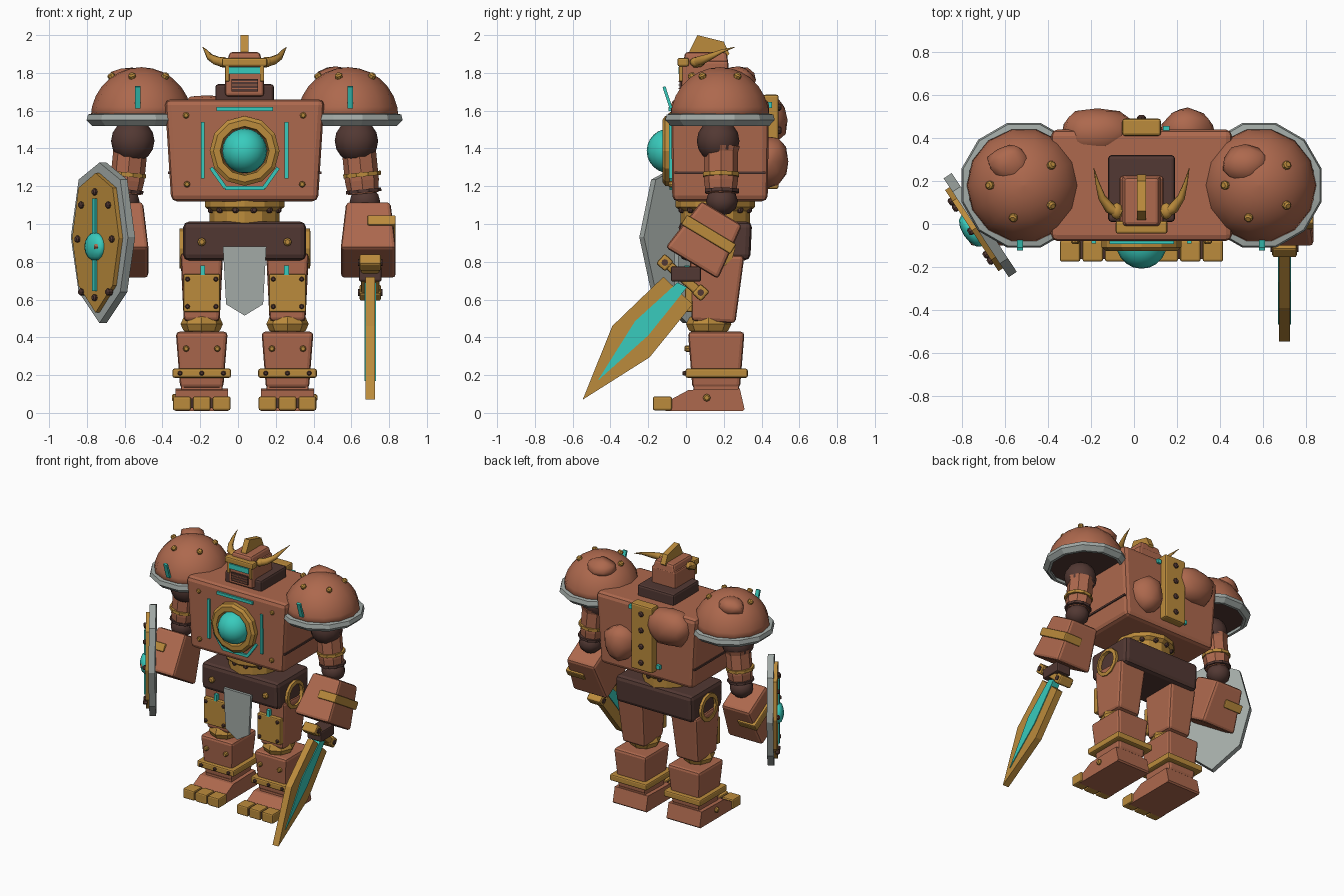
import bpy, bmesh, random
from math import pi, sin, cos, radians, atan2
from mathutils import Matrix, Vector, Euler

if "Cube" in bpy.data.objects:
    bpy.data.objects.remove(bpy.data.objects["Cube"])
random.seed(4)
MID = 0.035  # body axis


def material(name, rgb):
    m = bpy.data.materials.new(name)
    m.use_nodes = True
    m.diffuse_color = (*rgb, 1)
    m.node_tree.nodes["Principled BSDF"].inputs["Base Color"].default_value = (*rgb, 1)
    return m


CLAY = material("clay brown", (.42, .14, .075))
GOLD = material("old gold", (.5, .26, .045))
DARK = material("dark umber", (.085, .04, .033))
CYAN = material("glow cyan", (.04, .6, .51))
GREY = material("steel grey", (.36, .4, .38))


def finish(name, bm, mat, at=(0, 0, 0), rot=(0, 0, 0), smooth=False):
    bmesh.ops.recalc_face_normals(bm, faces=bm.faces[:])
    me = bpy.data.meshes.new(name)
    bm.to_mesh(me)
    bm.free()
    me.materials.append(mat)
    ob = bpy.data.objects.new(name, me)
    bpy.context.collection.objects.link(ob)
    ob.matrix_world = Matrix.Translation(at) @ Euler(rot).to_matrix().to_4x4()
    for p in me.polygons:
        p.use_smooth = smooth
    return ob


def box(name, mat, at, size, bevel=.008, taper=(1, 1), rot=(0, 0, 0)):
    """Bevelled box; taper scales the lower end."""
    bm = bmesh.new()
    bmesh.ops.create_cube(bm, size=1)
    for v in bm.verts:
        low = v.co.z < 0
        v.co.x *= size[0] * (taper[0] if low else 1)
        v.co.y *= size[1] * (taper[1] if low else 1)
        v.co.z *= size[2]
    if bevel:
        bmesh.ops.bevel(bm, geom=bm.edges[:], offset=bevel, segments=2, profile=.5, affect='EDGES')
    return finish(name, bm, mat, at, rot)


def ball(name, mat, at, radii, segs=12, rings=8, smooth=True, rot=(0, 0, 0)):
    bm = bmesh.new()
    bmesh.ops.create_uvsphere(bm, u_segments=segs, v_segments=rings, radius=1)
    bmesh.ops.scale(bm, vec=radii, verts=bm.verts[:])
    return finish(name, bm, mat, at, rot, smooth)


def lathe(name, mat, at, profile, segs=12, rot=(0, 0, 0), closed=False, smooth=False):
    """Revolve (radius, height) points round local z."""
    bm = bmesh.new()
    rows = [[bm.verts.new((r * cos(2 * pi * i / segs), r * sin(2 * pi * i / segs), z))
             for i in range(segs)] for r, z in profile]
    pairs = list(zip(rows, rows[1:])) + ([(rows[-1], rows[0])] if closed else [])
    for a, b in pairs:
        for i in range(segs):
            j = (i + 1) % segs
            bm.faces.new((a[i], a[j], b[j], b[i]))
    if not closed:
        bm.faces.new(rows[0])
        bm.faces.new(rows[-1])
    return finish(name, bm, mat, at, rot, smooth)


def rod(name, mat, at, r, h, segs=8, rot=(0, 0, 0)):
    return lathe(name, mat, at, [(r, -h / 2), (r, h / 2)], segs, rot)


def plate(name, mat, points, thick, at=(0, 0, 0), rot=(0, 0, 0)):
    """Flat outline in local x-z, thickened along y."""
    bm = bmesh.new()
    a, b = [[bm.verts.new((x, s * thick / 2, z)) for x, z in points] for s in (-1, 1)]
    bm.faces.new(a)
    bm.faces.new(b[::-1])
    for i in range(len(a)):
        j = (i + 1) % len(a)
        bm.faces.new((a[i], b[i], b[j], a[j]))
    return finish(name, bm, mat, at, rot)


def bolt(name, mat, at, rot=(pi / 2, 0, 0), r=.017):
    return lathe(name, mat, at, [(r, -.016), (r, .008), (r * .6, .016)], 8, rot)


def lump(name, at, radii):
    bm = bmesh.new()
    bmesh.ops.create_icosphere(bm, subdivisions=2, radius=1)
    for v in bm.verts:
        v.co *= random.uniform(.88, 1.08)
        v.co = Vector(c * r for c, r in zip(v.co, radii))
    finish(name, bm, CLAY, at, smooth=True)


# Torso
box("torso", CLAY, (MID, .18, 1.39), (.845, .52, .54), .03, (.92, .97))
box("collar", DARK, (MID, .165, 1.69), (.31, .31, .1), .015)
lathe("waist", GOLD, (MID, .155, 1.05), [(.185, -.07), (.185, .02), (.21, .04), (.21, .08)], 12)
for i in range(12):
    a = 2 * pi * (i + .5) / 12
    bolt("waist_bolt", DARK, (MID + .183 * cos(a), .155 + .183 * sin(a), 1.075), (pi / 2, 0, a + pi / 2), .018)
lathe("core_ring", GOLD, (MID, -.09, 1.387), [(.185, -.03), (.185, .02), (.165, .035), (.13, .035), (.12, -.03)],
      12, (pi / 2, 0, 0), True)
ball("core_orb", CYAN, (MID, -.09, 1.387), (.118, .118, .118), 20, 12)
box("chest_light_top", CYAN, (MID, -.083, 1.608), (.3, .02, .022), 0)
box("chest_light_low", CYAN, (MID, -.078, 1.19), (.21, .02, .02), 0)
for s in (-1, 1):
    box("chest_light_side", CYAN, (MID + s * .222, -.08, 1.39), (.02, .02, .3), 0)
    box("chest_light_slant", CYAN, (MID + s * .14, -.078, 1.245), (.02, .02, .13), 0, rot=(0, s * .62, 0))
    box("side_groove", DARK, (MID + s * .395, .18, 1.272), (.022, .48, .014), 0)
    for x, z in ((.31, 1.575), (.305, 1.21)):
        bolt("chest_bolt", GOLD, (MID + s * x, -.077, z))
    box("back_light", CYAN, (MID + s * .115, .44, 1.43 + s * .2), (.03, .03, .03), 0)
box("back_strip", GOLD, (MID, .45, 1.435), (.18, .08, .5), .012)
for i in range(4):
    bolt("back_bolt", DARK, (MID, .49, 1.25 + i * .123), (-pi / 2, 0, 0), .02)
lump("back_boulder_high", (-.17, .43, 1.55), (.18, .12, .14))
lump("back_boulder_low", (.25, .43, 1.33), (.135, .115, .14))

# Head
box("head", CLAY, (MID, .1, 1.77), (.205, .25, .19), .015)
box("helmet", CLAY, (MID, .105, 1.875), (.16, .22, .07), .015, (1.2, 1.1))
box("brow", GOLD, (MID, -.015, 1.857), (.24, .06, .045), .01)
box("visor", CYAN, (MID, -.03, 1.812), (.165, .02, .038), 0)
box("mouth_plate", DARK, (MID, -.026, 1.735), (.14, .015, .065), 0)
for i in range(3):
    box("mouth_slat", CLAY, (MID, -.034, 1.718 + i * .018), (.135, .01, .005), 0)
plate("crest", GOLD, [(.01, 1.88), (.02, 1.92), (.06, 2), (.2, 1.965), (.23, 1.9), (.2, 1.87)], .042,
      (MID, 0, 0), (0, 0, pi / 2))
for s in (-1, 1):
    box("cheek_guard", GOLD, (MID + s * .092, -.027, 1.8), (.022, .02, .09), .004)
    ball("horn_base", GOLD, (MID + s * .115, .06, 1.857), (.03, .04, .028), 8, 6)
    cu = bpy.data.curves.new("horn", 'CURVE')
    cu.dimensions, cu.bevel_depth, cu.bevel_resolution, cu.resolution_u = '3D', .028, 1, 4
    cu.use_fill_caps = True
    sp = cu.splines.new('POLY')
    path = [(.1, .05, 1.853, 1), (.15, .075, 1.865, .9), (.185, .125, 1.885, .65), (.205, .19, 1.915, .35),
            (.222, .26, 1.937, .05)]
    sp.points.add(len(path) - 1)
    for p, (x, y, z, r) in zip(sp.points, path):
        p.co, p.radius = (MID + s * x, y, z, 1), r
    cu.materials.append(GOLD)
    bpy.context.collection.objects.link(bpy.data.objects.new("horn", cu))

# Hips
box("hips", DARK, (MID, .155, .91), (.65, .39, .205), .03, (1.0, .95))
plate("loincloth", GREY, [(-.115, .88), (.115, .88), (.098, .575), (0, .515), (-.098, .575)], .02, (MID, -.05, 0))

for s in (-1, 1):
    # Legs
    x = MID + s * .227
    bolt("hip_bolt", GOLD, (x, -.042, .905), r=.022)
    lathe("hip_disc", GOLD, (MID + s * .325, .155, .87), [(.105, -.02), (.105, .02), (.08, .025), (.075, -.02)],
          12, (0, pi / 2, 0), True)
    box("thigh", CLAY, (x, .155, .66), (.225, .29, .36), .02, (.84, .8), (radians(-3), 0, 0))
    box("thigh_plate", GOLD, (x, .015, .635), (.195, .04, .2), .008)
    box("thigh_light", CYAN, (x + s * -.005, .005, .755), (.025, .025, .05), 0)
    for dx in (-.075, .075):
        for z in (.563, .708):
            bolt("plate_bolt", DARK, (x + dx, -.004, z), r=.013)
        bolt("shin_bolt", GOLD, (x + dx * 1.1, .008, .34))
    ball("knee", GOLD, (x, .12, .47), (.112, .12, .068), 8, 6, False)
    box("shin", CLAY, (x, .16, .28), (.275, .3, .3), .02, (.83, .84))
    box("shin_band", GOLD, (x, .162, .21), (.31, .33, .048), .01)
    for dx in (-.115, 0, .115):
        bolt("band_bolt", DARK, (x + dx, -.002, .21), r=.013)
    box("ankle", CLAY, (x, .16, .13), (.22, .24, .06), .008)
    plate("foot", CLAY, [(-.11, .01), (-.1, .06), (.015, .122), (.285, .128), (.31, .02), (.3, .01)], .28,
          (x, 0, 0), (0, 0, pi / 2))
    bolt("foot_bolt", GOLD, (x + s * .142, .11, .08), (0, s * pi / 2, 0), .02)
    box("toe_gap", DARK, (x, -.12, .05), (.27, .085, .05), 0)
    for dx in (-.105, 0, .105):
        box("toe", GOLD, (x + dx, -.125, .05), (.095, .1, .074), .01)

    # Shoulder armour
    x = MID + s * .547
    lathe("pauldron", CLAY, (x, .18, 1.56),
          [(.268 * cos(i * pi / 14), .27 * sin(i * pi / 14)) for i in range(7)] + [(.004, .27)], 14, smooth=True)
    lathe("pauldron_rim", GREY, (x, .18, 1.55), [(.27, -.03), (.3, 0), (.292, .03), (.262, .035), (.25, -.03)],
          12, (0, 0, pi / 12), True)
    lathe("pauldron_underside", DARK, (x, .18, 1.55), [(.26, -.005), (.26, .01)], 12, (0, 0, pi / 12))
    for i in range(5):
        a = pi + i * 2 * pi / 5
        bolt("pauldron_bolt", GOLD, (x + .158 * cos(a), .18 + .158 * sin(a), 1.783), (0, .6, a), .02)
    box("pauldron_light", CYAN, (MID - .565 if s < 0 else MID + .56, -.098, 1.67), (.03, .016, .12), 0,
        rot=(radians(18), 0, 0))
    lump("pauldron_boulder", (x - .065, .28, 1.765), (.105, .09, .07))

    # Arms
    ball("shoulder_joint", DARK, (MID + s * .592, .17, 1.44), (.115, .113, .115), 12, 8)
    tilt = (0, -s * .1, 0)
    lathe("upper_arm", CLAY, (MID + s * .615, .185, 1.29),
          [(.08, -.13), (.09, -.06), (.09, .09), (.1, .12)], 8, tilt)
    rod("arm_band_gold", GOLD, (MID + s * .622, .185, 1.262), .1, .022, 10, tilt)
    rod("arm_band_dark", DARK, (MID + s * .63, .19, 1.175), .094, .018, 10, tilt)
    ball("elbow", DARK, (MID + s * .637, .19, 1.12), (.085, .085, .075), 10, 6)
    fore = (radians(-31), 0, 0)
    box("forearm", CLAY, (MID + s * .655, .11, .925), (.235, .25, .31), .02, (1.25, 1.3), fore)
    box("forearm_plate", GOLD, (MID + s * .725, .12, .945), (.15, .305, .06), .008, (1, 1), fore)

# Sword, outlined in the y-z plane
SX = .7
side = (0, 0, pi / 2)
plate("sword_blade", GOLD, [(-.547, .07), (-.39, .46), (-.12, .72), (.035, .575), (-.193, .294)], .05, (SX, 0, 0), side)
plate("sword_glow", CYAN, [(-.468, .17), (-.27, .485), (-.045, .69), (.005, .665), (-.2, .41)], .062, (SX, 0, 0), side)
lean = (radians(-41.5), 0, 0)
box("sword_guard", GOLD, (SX, -.018, .717), (.1, .29, .05), .012, rot=lean)
box("sword_grip", DARK, (SX, 0, .735), (.12, .16, .08), .01)
for y, z in ((-.112, .796), (.078, .637)):
    box("guard_end", GOLD, (SX, y, z), (.115, .065, .07), .012, rot=lean)
    rod("guard_gem", DARK, (SX, y, z), .018, .13, 8, (0, pi / 2, 0))

# Shield, turned outward
out = Vector((-.835, -.55, 0))
turn = (0, 0, atan2(-.835, .55))
centre = Vector((-.715, -.005, .9))
half = [(0, .425), (.2, .335), (.275, .03), (.2, -.26), (0, -.425)]
outline = half + [(-u, z) for u, z in half[-2:0:-1]]
plate("shield", GREY, outline, .045, centre, turn)
plate("shield_face", GOLD, [(u * .82, z * .87) for u, z in outline], .03, centre + out * .032, turn)
box("shield_glow", CYAN, centre + out * .05 - Vector((0, 0, .01)), (.03, .02, .49), 0, rot=turn)
ball("shield_boss", CYAN, centre + out * .05 + Vector((0, 0, -.02)), (.085, .04, .075), 12, 8, rot=turn)
along = Vector((.55, -.835, 0))
for u, z in ((0, .27), (0, -.29), (.13, .2), (.165, .02), (.13, -.26)):
    for s in ((-1, 1) if u else (1,)):
        bolt("shield_bolt", DARK, centre + along * u * s + out * .05 + Vector((0, 0, z)), (pi / 2, 0, turn[2]), .018)
box("shield_mount", DARK, (-.64, .06, .93), (.12, .1, .1), .01, rot=turn)
